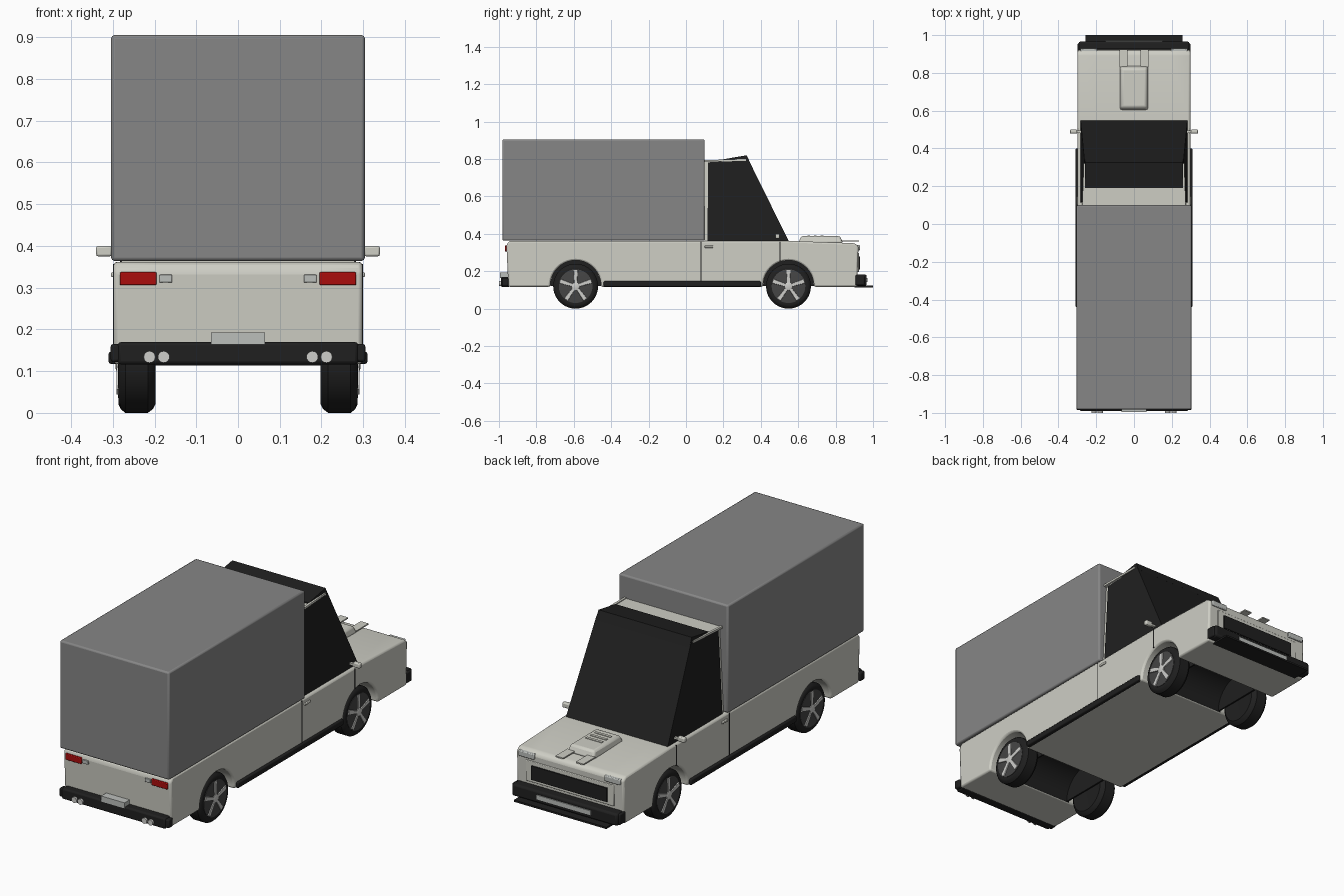
import bpy, bmesh, math
from mathutils import Matrix, Vector

old = bpy.data.objects.get("Cube")
if old:
    bpy.data.objects.remove(old)


def material(name, r, g, b):
    m = bpy.data.materials.new(name)
    m.use_nodes = True
    m.diffuse_color = (r, g, b, 1)
    m.node_tree.nodes["Principled BSDF"].inputs["Base Color"].default_value = (r, g, b, 1)
    return m


PAINT = material("off white paint", .62, .62, .56)
GREY = material("cargo grey", .24, .24, .24)
BLACK = material("black trim", .014, .014, .014)
RIM = material("dark rim grey", .06, .06, .06)
SILVER = material("silver", .62, .62, .6)
RED = material("tail red", .4, .004, .004)
LAMP = material("lamp glass", .5, .52, .5)


def finish(name, bm, mats, bevel=0, segments=2, smooth=True):
    bmesh.ops.recalc_face_normals(bm, faces=bm.faces)
    me = bpy.data.meshes.new(name)
    bm.to_mesh(me)
    bm.free()
    ob = bpy.data.objects.new(name, me)
    bpy.context.collection.objects.link(ob)
    for m in mats:
        me.materials.append(m)
    if bevel:
        mod = ob.modifiers.new("Bevel", 'BEVEL')
        mod.width, mod.segments = bevel, segments
        mod.limit_method, mod.angle_limit = 'ANGLE', math.radians(30)
    if smooth:
        bpy.ops.object.select_all(action='DESELECT')
        ob.select_set(True)
        bpy.context.view_layer.objects.active = ob
        bpy.ops.object.shade_smooth_by_angle(angle=math.radians(35))
    return ob


def box(name, x, y, z, mat, bevel=0, top=1):
    """Box from (low, high) ranges; top scales the upper face."""
    bm = bmesh.new()
    bmesh.ops.create_cube(bm, size=1)
    for v in bm.verts:
        k = top if v.co.z > 0 else 1
        v.co = [(r[0] + r[1]) / 2 + c * s * (r[1] - r[0])
                for r, c, s in zip((x, y, z), v.co, (k, k, 1))]
    return finish(name, bm, [mat], bevel, smooth=bevel > 0)


def pair(name, x, y, z, mat, bevel=0):
    for side, s in (("left", 1), ("right", -1)):
        box(f"{side}_{name}", sorted((s * x[0], s * x[1])), y, z, mat, bevel)


def loft(bm, rings, closed_ends=True):
    """Join matching rings of points with quads."""
    loops = [[bm.verts.new(p) for p in ring] for ring in rings]
    n = len(loops[0])
    for a, b in zip(loops, loops[1:]):
        for i in range(n):
            j = (i + 1) % n
            bm.faces.new((a[i], a[j], b[j], b[i]))
    if closed_ends:
        bm.faces.new(loops[0])
        bm.faces.new(loops[-1])


def lathe(name, profile, loc, mat, axis='X', n=40):
    """Spin (radius, offset) pairs about the x or y axis."""
    bm = bmesh.new()
    rings = []
    for r, h in profile:
        ring = []
        for i in range(n):
            a = math.tau * i / n
            c, s = r * math.cos(a), r * math.sin(a)
            ring.append(Vector(loc) + Vector((h, c, s) if axis == 'X' else (c, h, s)))
        rings.append(ring)
    loft(bm, rings)
    return finish(name, bm, [mat])


AXLES = (-.59, .548)
FLOOR, ARCH_Z, ARCH_R = .117, .122, .136

# Lower body: side outline with wheel arches, black wells in the middle
outline = [(-.95, FLOOR)]
dip = math.asin((ARCH_Z - FLOOR) / ARCH_R)
for cy in AXLES:
    for i in range(21):
        a = math.pi + dip - (math.pi + 2 * dip) * i / 20
        outline.append((cy + ARCH_R * math.cos(a), ARCH_Z + ARCH_R * math.sin(a)))
outline += [(.915, FLOOR), (.922, .335), (.9, .35), (.55, .362), (-.945, .362), (-.96, .34)]
bm = bmesh.new()
loft(bm, [[(x, y, z) for y, z in outline] for x in (-.298, -.2, .2, .298)])
for f in bm.faces:
    c = f.calc_center_median()
    near = any(math.hypot(c.y - cy, c.z - ARCH_Z) < ARCH_R + .001 for cy in AXLES)
    if near and abs(c.x) < .19:
        f.material_index = 1
finish("lower_body", bm, [PAINT, BLACK], .009)

# Wheels and well liners
for cy, end in zip(AXLES, ("rear", "front")):
    for side, s in (("left", 1), ("right", -1)):
        tag = f"{end}_{side}"
        hub = (0, cy, .12)
        bm = bmesh.new()
        arc = [(cy + ARCH_R * math.cos(math.pi * i / 20), ARCH_Z + ARCH_R * math.sin(math.pi * i / 20))
               for i in range(21)]
        loft(bm, [[(s * x, y, z) for y, z in arc] for x in (.185, .193)])
        finish(tag + "_well_liner", bm, [BLACK], smooth=False)
        tyre = [(.088, .2), (.1, .198), (.111, .204), (.12, .216), (.12, .27),
                (.111, .281), (.1, .286), (.088, .284)]
        lathe(tag + "_tyre", [(r, s * x) for r, x in tyre], hub, BLACK)
        lathe(tag + "_rim", [(.09, s * .205), (.09, s * .286), (.084, s * .287)], hub, RIM)
        lathe(tag + "_hub_cap", [(.02, s * .28), (.02, s * .291), (.014, s * .293)], hub, SILVER, n=20)
        bm = bmesh.new()
        for k in range(5):
            turn = Matrix.Rotation(math.tau * k / 5, 4, 'X')
            ends = []
            for r, w in ((.012, .008), (.086, .013)):
                ends.append([Vector(hub) + turn @ Vector((s * x, y, r))
                             for x, y in ((.284, -w), (.291, -w * .8), (.291, w * .8), (.284, w))])
            loft(bm, ends)
        finish(tag + "_spokes", bm, [SILVER], smooth=False)

# Cargo box
box("cargo_box", (-.304, .304), (-.982, .1), (.364, .905), GREY, .008)


# Cab: painted core with dark glass shell around it
def slab(name, profile, mat, low, high, bevel=0):
    bm = bmesh.new()
    width = lambda z: low + (high - low) * (z - .36) / .44
    loft(bm, [[(s * width(z), y, z) for y, z in profile] for s in (-1, 1)])
    return finish(name, bm, [mat], bevel, smooth=False)


slab("cab_core", [(.1, .36), (.5, .36), (.3, .788), (.1, .785)], PAINT, .279, .257)
slab("cab_glass", [(.115, .355), (.552, .355), (.335, .795), (.118, .782)], BLACK, .283, .262)
slab("cab_roof_panel", [(.1, .78), (.22, .785), (.22, .792), (.1, .79)], PAINT, .283, .262)
slab("windshield_visor", [(.19, .785), (.345, .775), (.325, .82), (.19, .797)], BLACK, .281, .26)
for side, s in (("left", 1), ("right", -1)):
    bm = bmesh.new()
    loft(bm, [[(s * (x + dx), y, z + dz) for dx, dz in ((0, 0), (.012, 0), (.012, .01), (0, .01))]
              for x, y, z in ((.262, .1, .784), (.254, .32, .79))])
    finish(side + "_roof_rail", bm, [PAINT], smooth=False)

# Bonnet scoop, slats and overhanging strips
box("bonnet_scoop", (-.077, .077), (.6, .84), (.35, .388), PAINT, .01, top=.86)
for i in range(3):
    y = .65 + .035 * i
    box(f"scoop_slat_{i + 1}", (-.045, .045), (y, y + .014), (.385, .391), PAINT)
pair("bonnet_strip", (.035, .078), (.83, .925), (.358, .364), PAINT)

# Nose: surround, grille, headlights, bumper and splitter
box("grille_surround", (-.245, .245), (.9, .924), (.195, .3), PAINT, .003)
box("grille", (-.21, .21), (.91, .93), (.21, .28), BLACK)
pair("headlight", (.195, .283), (.905, .93), (.312, .34), LAMP, .004)
box("front_bumper", (-.293, .293), (.91, .966), (.122, .183), BLACK, .01)
box("front_bumper_strip", (-.15, .15), (.96, .971), (.143, .165), LAMP)
box("front_splitter", (-.257, .257), (.9, 1), (.114, .123), BLACK)

# Tail: lights, plate, bumper and exhaust tips
pair("tail_light", (.195, .283), (-.968, -.94), (.306, .337), RED, .003)
pair("reverse_light", (.158, .188), (-.966, -.94), (.312, .331), LAMP, .002)
box("rear_bumper", (-.288, .288), (-.99, -.94), (.116, .17), BLACK, .008)
box("rear_plate", (-.065, .065), (-.994, -.95), (.164, .192), LAMP)
for i, x in enumerate((-.212, -.178, .178, .212)):
    lathe(f"exhaust_tip_{i + 1}", [(.014, -.95), (.014, -1)], (x, 0, .134), SILVER, 'Y', 20)

# Sides: sills, bumper wraps, door seams, handles and mirrors
pair("sill", (.285, .31), (-.44, .4), (.117, .147), BLACK, .006)
pair("front_bumper_wrap", (.28, .3), (.905, .955), (.125, .18), BLACK, .006)
pair("rear_bumper_wrap", (.28, .305), (-.985, -.95), (.122, .165), BLACK, .006)
for name, y, low in (("rear_door_seam", .08, .14), ("front_door_seam", .503, .255)):
    pair(name, (.29, .2995), (y - .0025, y + .0025), (low, .357), BLACK)
pair("door_handle", (.29, .304), (.1, .145), (.325, .337), PAINT, .003)
pair("mirror_arm", (.27, .315), (.482, .496), (.38, .39), PAINT)
pair("mirror", (.302, .34), (.478, .5), (.375, .4), PAINT, .005)
